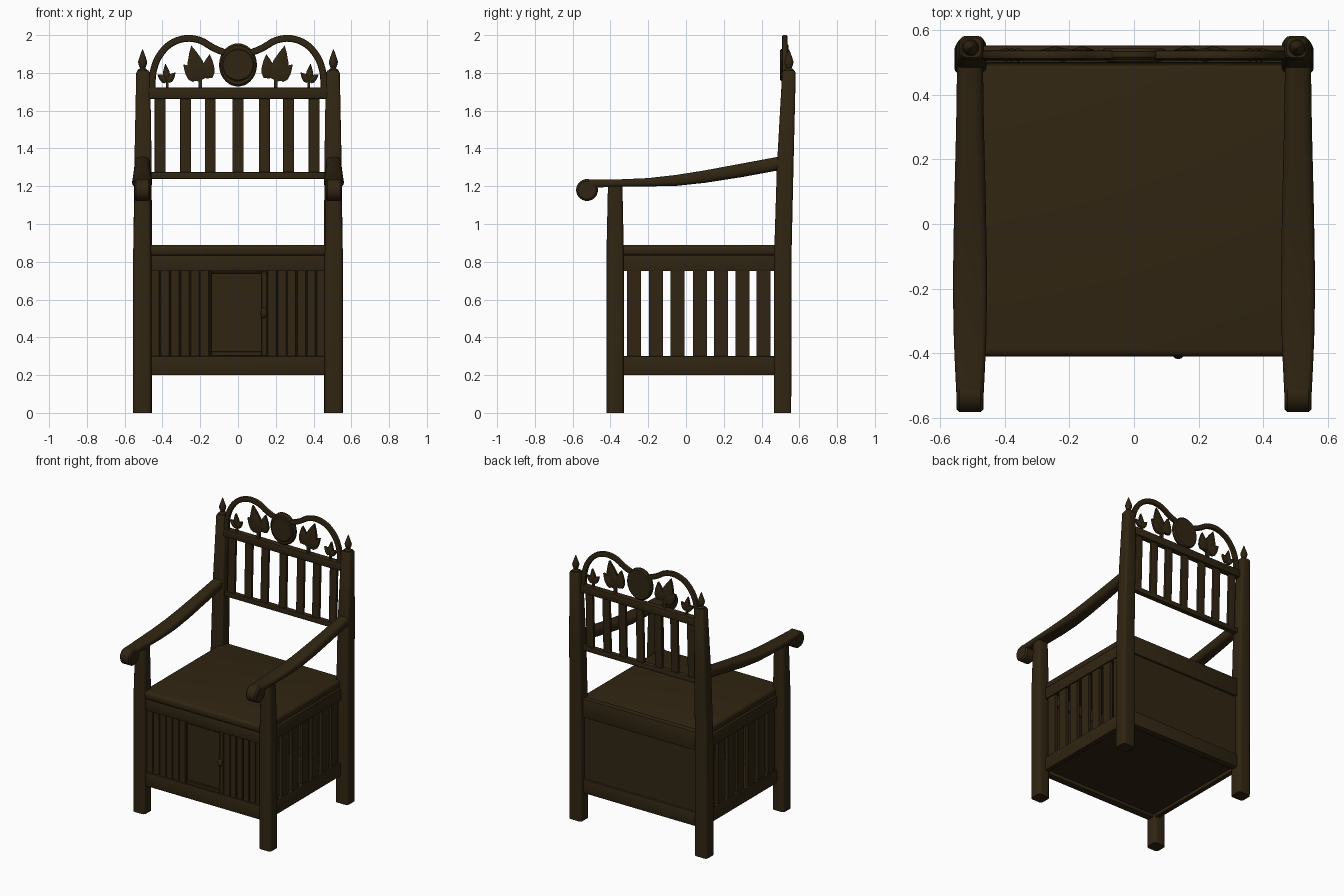
import bpy, bmesh, math
from mathutils import Vector

if "Cube" in bpy.data.objects:
    bpy.data.objects.remove(bpy.data.objects["Cube"])

wood = bpy.data.materials.new("dark wood")
wood.diffuse_color = (0.030, 0.0185, 0.006, 1)
wood.use_nodes = True
wood.node_tree.nodes["Principled BSDF"].inputs["Base Color"].default_value = wood.diffuse_color


def finish(name, bm, angle=35):
    bmesh.ops.recalc_face_normals(bm, faces=bm.faces)
    me = bpy.data.meshes.new(name)
    bm.to_mesh(me)
    bm.free()
    ob = bpy.data.objects.new(name, me)
    bpy.context.collection.objects.link(ob)
    me.materials.append(wood)
    bpy.ops.object.select_all(action='DESELECT')
    ob.select_set(True)
    bpy.context.view_layer.objects.active = ob
    bpy.ops.object.shade_smooth_by_angle(angle=math.radians(angle))
    return ob


def box(name, x0, x1, y0, y1, z0, z1, bevel=0.0, segs=2):
    bm = bmesh.new()
    bmesh.ops.create_cube(bm, size=1)
    for v in bm.verts:
        v.co = ((x0 + x1) / 2 + v.co.x * (x1 - x0),
                (y0 + y1) / 2 + v.co.y * (y1 - y0),
                (z0 + z1) / 2 + v.co.z * (z1 - z0))
    if bevel:
        bmesh.ops.bevel(bm, geom=bm.edges[:], offset=bevel, segments=segs,
                        profile=0.5, affect='EDGES')
    return finish(name, bm)


def loft(name, rings, closed=False, angle=35):
    bm = bmesh.new()
    vs = [[bm.verts.new(p) for p in r] for r in rings]
    n = len(vs[0])
    pairs = list(zip(vs, vs[1:])) + ([(vs[-1], vs[0])] if closed else [])
    for a, b in pairs:
        for i in range(n):
            j = (i + 1) % n
            bm.faces.new((a[i], a[j], b[j], b[i]))
    if not closed:
        bm.faces.new(vs[0])
        bm.faces.new(vs[-1])
    return finish(name, bm, angle)


def rounded(hu, hv, r, segs=3):
    """Outline of a rounded rectangle."""
    pts = []
    for k, (su, sv) in enumerate([(1, 1), (-1, 1), (-1, -1), (1, -1)]):
        for s in range(segs + 1):
            a = math.pi / 2 * (k + s / segs)
            pts.append((su * (hu - r) + r * math.cos(a), sv * (hv - r) + r * math.sin(a)))
    return pts


def post(name, stations, r):
    """Upright with a rounded section; stations are x, y, z, half width, half depth."""
    loft(name, [[(x + u, y + v, z) for u, v in rounded(hx, hy, r)]
                for x, y, z, hx, hy in stations])


def lathe(name, x, y, prof, n=12):
    loft(name, [[(x + r * math.cos(2 * math.pi * i / n), y + r * math.sin(2 * math.pi * i / n), z)
                 for i in range(n)] for r, z in prof])


def disc(name, axis, c, r, half, n=28, bevel=0.01):
    """Round block with softened rims, lying along x or y."""
    rings = []
    for rr, t in [(r - bevel, -half), (r, -half + bevel), (r, half - bevel), (r - bevel, half)]:
        ring = []
        for i in range(n):
            a = 2 * math.pi * i / n
            u, v = rr * math.cos(a), rr * math.sin(a)
            ring.append((c[0] + t, c[1] + u, c[2] + v) if axis == 'x'
                        else (c[0] + u, c[1] + t, c[2] + v))
        rings.append(ring)
    return loft(name, rings)


def leaf(name, x, z, length, width, angle, y=0.525):
    """Carved leaf growing from (x, z), leaning by angle from vertical."""
    outline = [(0, 0), (.38, .06), (.5, .28), (.4, .55), (.2, .8), (0, 1),
               (-.2, .8), (-.4, .55), (-.5, .28), (-.38, .06)]
    bm = bmesh.new()
    ca, sa = math.cos(angle), math.sin(angle)

    def put(u, v, dy):
        u, v = u * width, v * length
        return bm.verts.new((x + u * ca + v * sa, y + dy, z - u * sa + v * ca))
    edge = [[put(u, v, d) for u, v in outline] for d in (-.008, .008)]
    mids = [put(0, .38, -.024), put(0, .38, .02)]
    n = len(outline)
    for i in range(n):
        j = (i + 1) % n
        bm.faces.new((edge[0][i], edge[0][j], edge[1][j], edge[1][i]))
        for e, m in zip(edge, mids):
            bm.faces.new((e[i], e[j], m))
    finish(name, bm, 50)


for s, side in ((-1, "left"), (1, "right")):
    # legs and back posts
    post(side + "_front_leg", [(s * .507, -.375, 0, .048, .046),
                               (s * .507, -.375, .85, .048, .046),
                               (s * .505, -.375, 1.22, .042, .038)], .02)
    post(side + "_back_post", [(s * .505, .511, 0, .05, .046), (s * .505, .513, .85, .049, .046),
                               (s * .503, .525, 1.3, .046, .044),
                               (s * .502, .545, 1.8, .037, .036),
                               (s * .502, .545, 1.812, .03, .03)], .016)
    lathe(side + "_finial", s * .505, .545,
          [(.026, 1.80), (.026, 1.815), (.014, 1.825), (.022, 1.845), (.024, 1.86),
           (.016, 1.885), (.007, 1.91), (.001, 1.925)])
    # arm, swept from the back post to the scroll
    arm = [(.50, 1.322, .04, .036), (.30, 1.285, .043, .036), (.10, 1.251, .048, .033),
           (-.05, 1.231, .051, .029), (-.2, 1.221, .053, .022), (-.36, 1.217, .05, .019),
           (-.45, 1.215, .046, .021), (-.53, 1.213, .042, .024)]
    loft(side + "_arm", [[(s * .507 + u, y, z + v) for u, v in rounded(hx, hz, hz * .75)]
                         for y, z, hx, hz in arm])
    disc(side + "_arm_scroll", 'x', (s * .507, -.524, 1.18), .058, .042)
    # side rails and slats
    xa, xb = sorted((s * .465, s * .5))
    box(side + "_lower_rail", xa, xb, -.35, .49, .2, .3, .004)
    box(side + "_upper_rail", xa, xb, -.35, .49, .75, .835, .004)
    for y in (-.275, -.16, -.045, .075, .185, .3, .41):
        box(side + "_side_slat", min(s * .472, s * .492), max(s * .472, s * .492),
            y - .037, y + .037, .28, .77)
    # carved leaves of the crest
    leaf(side + "_large_leaf", s * .205, 1.755, .195, .10, s * .22)
    leaf(side + "_large_inner_leaf", s * .165, 1.77, .13, .075, s * -.12, .53)
    leaf(side + "_large_outer_leaf", s * .215, 1.765, .11, .07, s * .75, .53)
    for k, a in enumerate((-.75, .1, .95)):
        leaf(side + "_small_leaf", s * .375, 1.755, .095 if k == 1 else .065, .042, s * a)
    box(side + "_leaf_stem", s * .375 - .007, s * .375 + .007, .517, .533, 1.71, 1.77)
    box(side + "_large_leaf_stem", s * .2 - .01, s * .2 + .01, .515, .535, 1.71, 1.78)

# seat and box
box("seat", -.49, .49, -.41, .5, .83, .89, .022, 4)
box("box_floor", -.48, .48, -.37, .5, .225, .25)
box("front_lower_rail", -.47, .47, -.4, -.35, .2, .3, .004)
box("front_upper_rail", -.47, .47, -.4, -.35, .75, .835, .004)
box("back_lower_rail", -.47, .47, .48, .53, .2, .3, .004)
box("back_upper_rail", -.47, .47, .48, .53, .75, .885, .004)
box("back_panel", -.47, .47, .485, .515, .28, .77)

# front boarding with a recessed door panel
for x0, x1 in ((-.465, -.15), (.155, .465)):
    box("front_board_backing", x0, x1, -.376, -.366, .29, .76)
    n = 6
    w = (x1 - x0) / n
    for i in range(n):
        box("front_board", x0 + i * w + .002, x0 + (i + 1) * w - .002,
            -.388, -.37, .29, .76, .003, 1)
box("door_panel", -.15, .155, -.378, -.362, .29, .76)
box("door_stile_left", -.15, -.14, -.392, -.37, .3, .75, .003, 1)
box("door_stile_right", .125, .155, -.392, -.37, .3, .75, .003, 1)
box("door_rail_bottom", -.14, .125, -.392, -.37, .3, .325, .003, 1)
box("door_rail_top", -.14, .125, -.392, -.37, .738, .75, .003, 1)
lathe("door_knob", .137, -.4, [(.002, .5), (.013, .51), (.018, .53), (.013, .55), (.002, .56)])

# back rest
box("back_rest_lower_rail", -.475, .475, .497, .535, 1.238, 1.275, .006)
box("back_rest_upper_rail", -.48, .48, .505, .552, 1.663, 1.722, .008)
for x in (-.412, -.277, -.147, 0, .14, .268, .403):
    post("back_rest_slat", [(x, .516, 1.26, .029, .01), (x, .529, 1.68, .029, .01)], .003)

# crest arch: smooth path through mirrored points
half = [(-.455, 1.70), (-.45, 1.80), (-.42, 1.885), (-.36, 1.952), (-.28, 1.982),
        (-.2, 1.972), (-.13, 1.932), (-.06, 1.905), (0, 1.9)]
ctrl = [Vector(p) for p in half + [(-x, z) for x, z in half[-2::-1]]]
path = []
for i in range(len(ctrl) - 1):
    p0, p1, p2, p3 = (ctrl[max(0, min(len(ctrl) - 1, i + k))] for k in (-1, 0, 1, 2))
    for k in range(4):
        t = k / 4
        path.append(.5 * (2 * p1 + (p2 - p0) * t + (2 * p0 - 5 * p1 + 4 * p2 - p3) * t * t
                          + (3 * p1 - p0 - 3 * p2 + p3) * t ** 3))
path.append(ctrl[-1])
rings = []
for i, p in enumerate(path):
    d = (path[min(i + 1, len(path) - 1)] - path[max(i - 1, 0)]).normalized()
    nrm = Vector((-d.y, d.x))
    rings.append([(p.x + nrm.x * u, .523 + v, p.y + nrm.y * u)
                  for u, v in rounded(.018, .014, .008, 2)])
loft("crest_arch", rings)

# crest medallion
disc("crest_medallion", 'y', (0, .525, 1.842), .114, .018, 36)
for o in [o for o in bpy.data.objects if o.name == "crest_medallion"]:
    for v in o.data.vertices:
        v.co.x *= .88
disc("medallion_face", 'y', (0, .51, 1.842), .085, .012, 36, .006)
